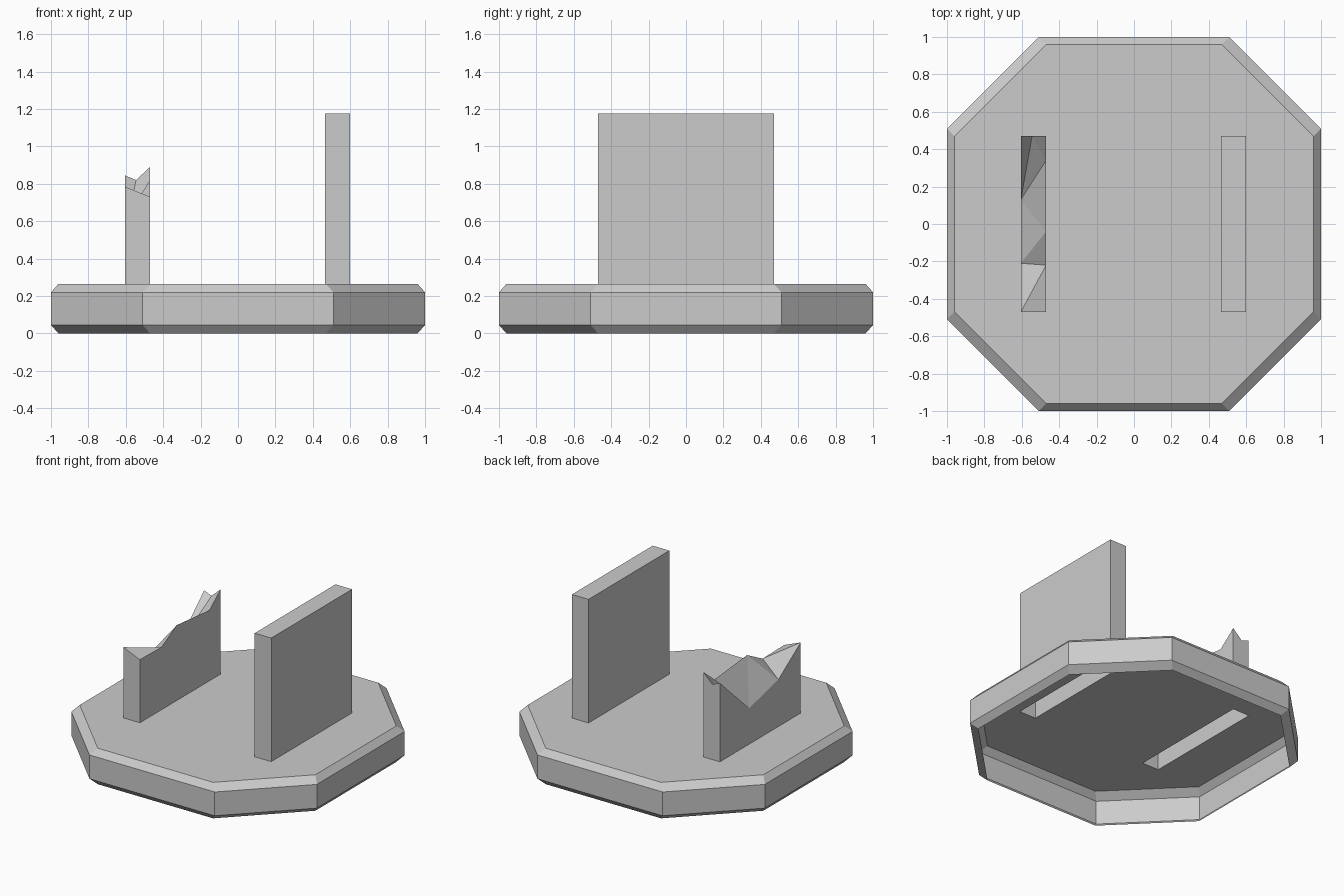
import bpy

if "Cube" in bpy.data.objects:
    bpy.data.objects.remove(bpy.data.objects["Cube"])

Y = 0.47            # half length of the uprights, also the straight edge of the inner octagon
DECK = 0.265        # height of the deck


def make(name, polys):
    """Object from polygons given as point lists; shared points are merged."""
    index, faces = {}, []
    for poly in polys:
        faces.append([index.setdefault(tuple(round(c, 4) for c in p), len(index)) for p in poly])
    mesh = bpy.data.meshes.new(name)
    mesh.from_pydata(list(index), [], faces)
    mesh.update()
    obj = bpy.data.objects.new(name, mesh)
    bpy.context.collection.objects.link(obj)
    return obj


def octagon(a, b, z):
    return [(a, -b, z), (a, b, z), (b, a, z), (-b, a, z),
            (-a, b, z), (-a, -b, z), (-b, -a, z), (b, -a, z)]


# Base: hollow, bevelled octagonal rim, open underneath
rings = [octagon(0.96, Y, 0), octagon(1, 0.51, 0.045),
         octagon(1, 0.51, 0.22), octagon(0.96, Y, DECK)]
base = []
for lo, hi in zip(rings, rings[1:]):
    for i in range(8):
        j = (i + 1) % 8
        base.append([lo[i], lo[j], hi[j], hi[i]])

# Deck: strips that leave a slot below each hollow upright
xs = [-0.96, -0.605, -0.47, 0.465, 0.6, 0.96]
for k in (0, 2, 4):
    a, b = xs[k], xs[k + 1]
    base.append([(a, -Y, DECK), (b, -Y, DECK), (b, Y, DECK), (a, Y, DECK)])
row = [(x, Y, DECK) for x in xs]
base.append(row + [(Y, 0.96, DECK), (-Y, 0.96, DECK)])
base.append([(-x, -y, z) for x, y, z in
             [(-x, y, z) for x, y, z in reversed(row)] + [(Y, 0.96, DECK), (-Y, 0.96, DECK)]])
make("octagonal_base", base)


def upright(name, x0, x1, front, right, back, left, top):
    """Hollow slab: each side's upper edge is listed counter-clockwise, corner to corner."""
    c = [(x0, -Y, DECK), (x1, -Y, DECK), (x1, Y, DECK), (x0, Y, DECK)]
    walls = [[c[i], c[(i + 1) % 4]] + edge[::-1]
             for i, edge in enumerate((front, right, back, left))]
    make(name, walls + top)


# Intact upright
t = [(0.465, -Y, 1.175), (0.6, -Y, 1.175), (0.6, Y, 1.175), (0.465, Y, 1.175)]
upright("intact_upright", 0.465, 0.6, t[0:2], t[1:3], t[2:4], [t[3], t[0]], [t])

# Broken upright with jagged top
o, n = -0.605, -0.47
T, F = (o, -Y, 0.785), (n, -Y, 0.73)
S, P, R = (n, -0.22, 0.725), (n, -0.04, 0.82), (n, 0.34, 0.785)
B, D, A = (n, Y, 0.89), (-0.545, Y, 0.82), (o, Y, 0.845)
L, Q = (o, 0.13, 0.53), (o, -0.21, 0.61)
upright("broken_upright", o, n, [T, F], [F, S, P, R, B], [B, D, A], [A, L, Q, T],
        [[T, F, S], [T, S, Q], [Q, S, P], [Q, P, L], [L, P, R],
         [L, R, D], [R, B, D], [L, D, A]])
